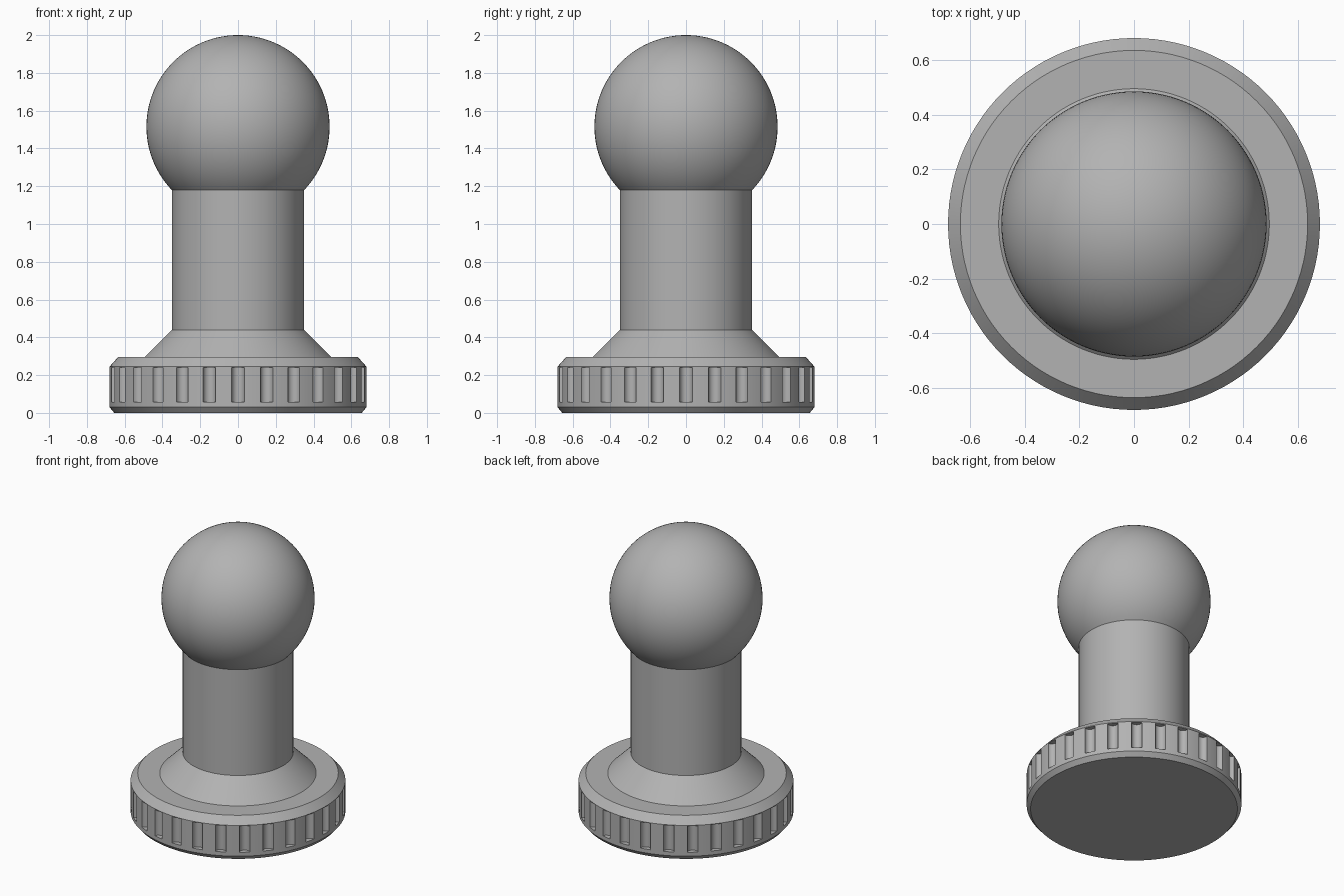
import bpy, bmesh, math
from mathutils import Matrix, Vector

cube = bpy.data.objects.get("Cube")
if cube:
    bpy.data.objects.remove(cube, do_unlink=True)

SEGMENTS = 112
GRIPS = 28
RIM = 0.68
NECK = 0.35
BALL = 0.485
BALL_Z = 2 - BALL

grey = bpy.data.materials.new("plain grey")
grey.use_nodes = True
colour = (0.45, 0.45, 0.45, 1)
grey.diffuse_color = colour
grey.node_tree.nodes["Principled BSDF"].inputs["Base Color"].default_value = colour


def add_object(name, bm):
    bmesh.ops.recalc_face_normals(bm, faces=bm.faces)
    mesh = bpy.data.meshes.new(name)
    bm.to_mesh(mesh)
    bm.free()
    mesh.materials.append(grey)
    obj = bpy.data.objects.new(name, mesh)
    bpy.context.collection.objects.link(obj)
    return obj


def lathe(name, profile):
    """Spin (radius, height) points round the z axis."""
    bm = bmesh.new()
    verts = [bm.verts.new((r, 0, z)) for r, z in profile]
    edges = [bm.edges.new(pair) for pair in zip(verts, verts[1:])]
    bmesh.ops.spin(bm, geom=verts + edges, axis=(0, 0, 1), cent=(0, 0, 0),
                   angle=math.tau, steps=SEGMENTS, use_duplicate=False)
    bmesh.ops.remove_doubles(bm, verts=bm.verts, dist=0.0001)
    return add_object(name, bm)


def activate(obj):
    bpy.ops.object.select_all(action='DESELECT')
    obj.select_set(True)
    bpy.context.view_layer.objects.active = obj


# Chamfered base disc
base = lathe("base_disc", [(0, 0), (0.655, 0), (RIM, 0.03), (RIM, 0.245),
                           (0.635, 0.295), (0, 0.295)])

# Round-bottomed grip grooves cut into the rim
bm = bmesh.new()
for i in range(GRIPS):
    turn = Matrix.Rotation(math.tau * i / GRIPS, 4, 'Z')
    place = turn @ Matrix.Translation(Vector((RIM, 0, 0.149)))
    bmesh.ops.create_cone(bm, cap_ends=True, segments=20, radius1=0.034,
                          radius2=0.034, depth=0.184, matrix=place)
cutter = add_object("groove_cutter", bm)
cutter.hide_render = True
activate(base)
cut = base.modifiers.new("grooves", 'BOOLEAN')
cut.operation = 'DIFFERENCE'
cut.solver = 'EXACT'
cut.object = cutter
bpy.ops.object.modifier_apply(modifier=cut.name)
bpy.data.objects.remove(cutter, do_unlink=True)

# Flared collar and stem
neck_z = BALL_Z - math.sqrt(BALL ** 2 - NECK ** 2)
stem = lathe("flared_stem", [(0.495, 0.295), (NECK, 0.44), (NECK, neck_z)])

# Ball head, open where it meets the stem
start = math.asin(NECK / BALL)
angles = [start + (math.pi - start) * i / 40 for i in range(41)]
ball = lathe("ball_head", [(BALL * math.sin(a), BALL_Z - BALL * math.cos(a))
                           for a in angles])

for part in (base, stem, ball):
    activate(part)
    bpy.ops.object.shade_smooth_by_angle(angle=math.radians(30))
